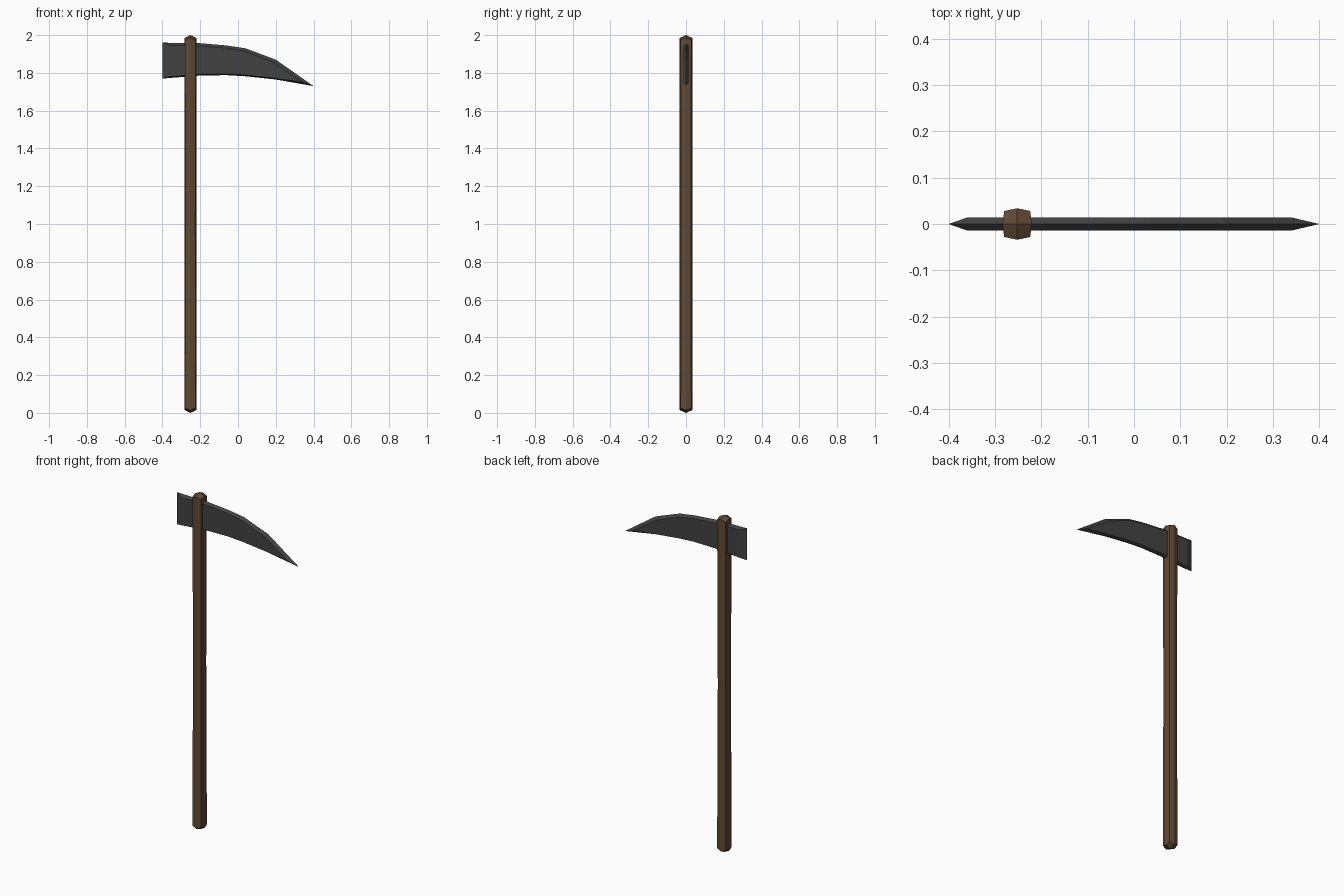
import bpy
import bmesh

if "Cube" in bpy.data.objects:
    bpy.data.objects.remove(bpy.data.objects["Cube"])


def material(name, rgb):
    mat = bpy.data.materials.new(name)
    mat.diffuse_color = (*rgb, 1)
    mat.use_nodes = True
    mat.node_tree.nodes["Principled BSDF"].inputs["Base Color"].default_value = mat.diffuse_color
    return mat


def make_object(name, bm, mat):
    bmesh.ops.recalc_face_normals(bm, faces=bm.faces)
    mesh = bpy.data.meshes.new(name)
    bm.to_mesh(mesh)
    bm.free()
    mesh.materials.append(mat)
    obj = bpy.data.objects.new(name, mesh)
    bpy.context.collection.objects.link(obj)
    return obj


def bridge(bm, a, b):
    for i in range(len(a)):
        j = (i + 1) % len(a)
        bm.faces.new((a[i], a[j], b[j], b[i]))


wood = material("wood", (0.115, 0.065, 0.034))
iron = material("iron", (0.055, 0.055, 0.055))

# Handle: squarish eight-sided pole, slightly waisted, with domed four-quad ends
HX = -0.252
SIDES = [(1, 0), (1, 1), (0, 1), (-1, 1), (-1, 0), (-1, -1), (0, -1), (1, -1)]
# (corner z, side-middle z, corner half-width)
LEVELS = [(0.025, 0.015, 0.028), (1.0, 1.0, 0.0255), (1.975, 1.985, 0.028)]
bm = bmesh.new()
rings = []
for z_corner, z_mid, half in LEVELS:
    ring = []
    for sx, sy in SIDES:
        corner = sx and sy
        rx, ry = (half, half) if corner else (0.0315, 0.034)
        ring.append(bm.verts.new((HX + sx * rx, sy * ry, z_corner if corner else z_mid)))
    rings.append(ring)
for a, b in zip(rings, rings[1:]):
    bridge(bm, a, b)
for ring, z in ((rings[0], 0.0), (rings[-1], 2.0)):
    apex = bm.verts.new((HX, 0, z))
    for i in range(0, 8, 2):
        bm.faces.new((apex, ring[i], ring[i + 1], ring[(i + 2) % 8]))
make_object("handle", bm, wood)

# Blade: sharp outline in the middle plane, flat inset cheek on each side
# columns of (x, top z, bottom z), then the tip (x, z)
OUTER = [(-0.40, 1.96, 1.77), (-0.20, 1.957, 1.786), (-0.06, 1.945, 1.788),
         (0.04, 1.93, 1.782), (0.20, 1.87, 1.765)]
INNER = [(-0.36, 1.945, 1.780), (-0.20, 1.943, 1.793), (-0.06, 1.931, 1.795),
         (0.035, 1.915, 1.789), (0.185, 1.857, 1.773)]
OUTER_TIP, INNER_TIP = (0.40, 1.73), (0.34, 1.752)


def outline(bm, columns, tip, y):
    top = [bm.verts.new((x, y, t)) for x, t, b in columns]
    bottom = [bm.verts.new((x, y, b)) for x, t, b in columns]
    return top, bottom, bm.verts.new((tip[0], y, tip[1]))


def loop(shape):
    top, bottom, tip = shape
    return top + [tip] + bottom[::-1]


bm = bmesh.new()
edge = outline(bm, OUTER, OUTER_TIP, 0)
for side in (-1, 1):
    cheek = outline(bm, INNER, INNER_TIP, side * 0.014)
    bridge(bm, loop(edge), loop(cheek))
    top, bottom, tip = cheek
    for i in range(len(top) - 1):
        bm.faces.new((top[i], top[i + 1], bottom[i + 1], bottom[i]))
    bm.faces.new((top[-1], tip, bottom[-1]))
make_object("blade", bm, iron)
